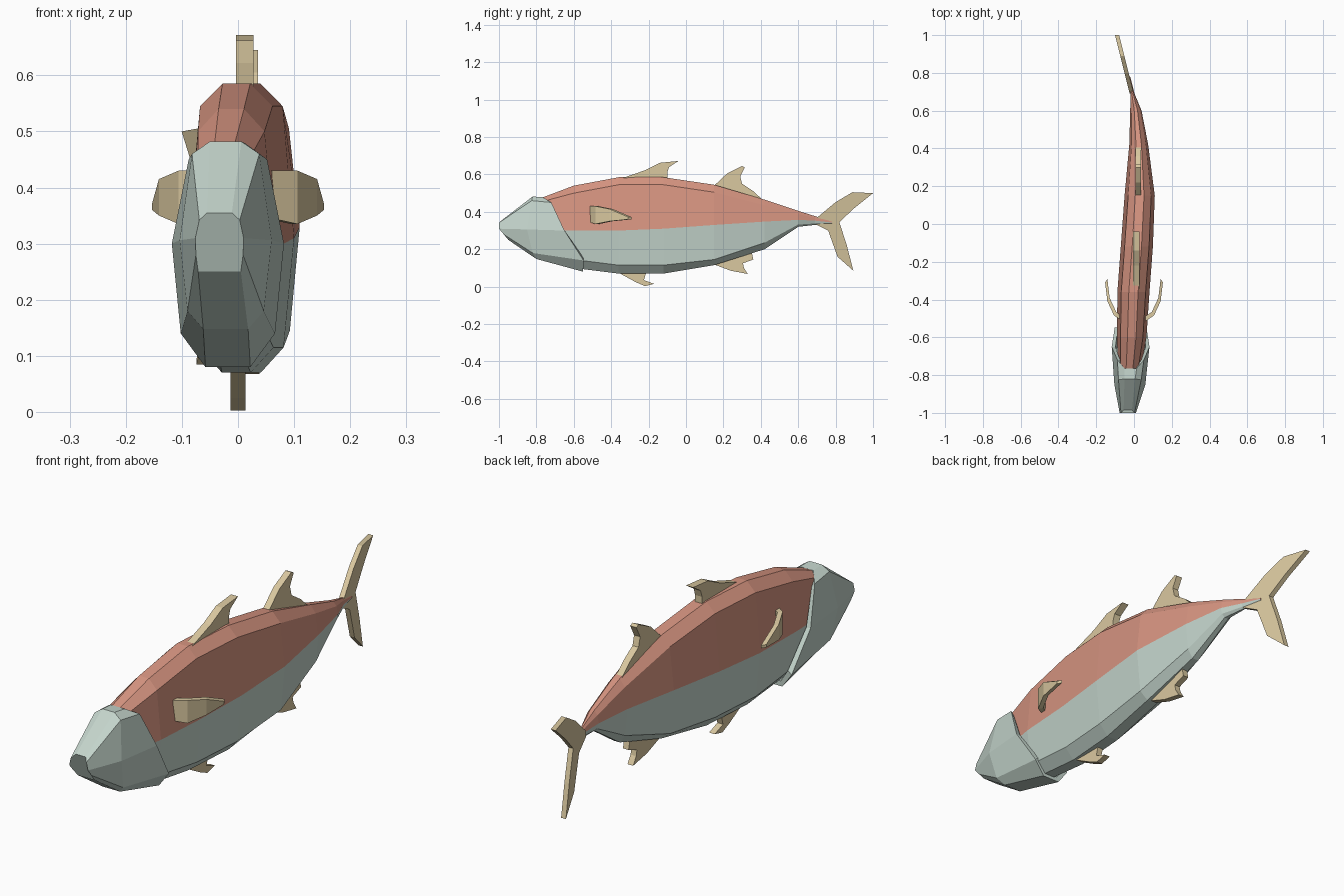
import bpy
import bmesh
from mathutils import Vector

cube = bpy.data.objects.get("Cube")
if cube:
    bpy.data.objects.remove(cube, do_unlink=True)


def make_material(name, colour):
    mat = bpy.data.materials.new(name)
    mat.use_nodes = True
    mat.diffuse_color = (*colour, 1)
    mat.node_tree.nodes["Principled BSDF"].inputs["Base Color"].default_value = (*colour, 1)
    return mat


salmon = make_material("salmon back", (0.68, 0.3, 0.22))
mint = make_material("pale mint belly", (0.55, 0.66, 0.6))
tan = make_material("tan fins", (0.7, 0.58, 0.35))


def finish(bm, name, *materials):
    """Fix the normals and turn the bmesh into a flat shaded object."""
    bmesh.ops.recalc_face_normals(bm, faces=bm.faces)
    mesh = bpy.data.meshes.new(name)
    bm.to_mesh(mesh)
    bm.free()
    for mat in materials:
        mesh.materials.append(mat)
    obj = bpy.data.objects.new(name, mesh)
    bpy.context.collection.objects.link(obj)
    return obj


def mirrored_ring(centre, levels):
    """Closed ring from (half width, y, z) levels running top to bottom."""
    left = [Vector((centre + w, y, z)) for w, y, z in levels]
    right = [Vector((centre - w, y, z)) for w, y, z in reversed(levels)]
    return left + right


def loft(rings, upper_levels=0):
    """Skin the rings; faces above the given level take the first material."""
    bm = bmesh.new()
    loops = [[bm.verts.new(p) for p in ring] for ring in rings]
    count = len(loops[0])
    for a, b in zip(loops, loops[1:]):
        for i in range(count):
            j = (i + 1) % count
            face = bm.faces.new((a[i], a[j], b[j], b[i]))
            is_upper = i < upper_levels or i >= count - 1 - upper_levels
            face.material_index = 0 if is_upper else 1
    for end in (loops[0], loops[-1]):
        bm.faces.new(end)
    return bm


# Body: y, centre x, half width, then heights from back ridge to belly
body_stations = [
    (-.78, -.025, .06, .472, .452, .3, .2, .17),
    (-.6, -.012, .078, .54, .5, .3, .145, .1),
    (-.36, -.003, .085, .585, .545, .3, .115, .07),
    (-.12, .015, .085, .585, .545, .31, .115, .07),
    (.15, .03, .08, .545, .505, .33, .145, .115),
    (.42, .025, .05, .465, .435, .348, .235, .2),
    (.6, .01, .03, .405, .388, .357, .332, .32),
    (.69, -.008, .011, .377, .368, .353, .338, .33),
    (.78, -.025, .005, .348, .346, .343, .34, .338),
]
level_widths = (.29, .76, 1, .78, .3)
body_rings = [
    mirrored_ring(cx, [(w * f, y, z) for f, z in zip(level_widths, heights)])
    for y, cx, w, *heights in body_stations
]
finish(loft(body_rings, upper_levels=2), "body", salmon, mint)

# Head: a shell with a slanted gill edge that overlaps the body
nose = [(.022, -.985, .355), (.036, -1, .342), (.043, -1, .31),
        (.042, -.975, .28), (.038, -.95, .25)]
brow = [(.028, -.82, .482), (.06, -.825, .46), (.082, -.85, .306),
        (.068, -.82, .18), (.04, -.8, .148)]
gill = [(.032, -.765, .478), (.07, -.72, .45), (.1, -.65, .3),
        (.084, -.548, .14), (.04, -.55, .08)]
middle = Vector((-.018, -.65, .29))
gill_ring = mirrored_ring(-.018, gill)
lip_ring = [Vector((middle.x + (p.x - middle.x) * .8, p.y,
                    middle.z + (p.z - middle.z) * .9)) for p in gill_ring]
inner_ring = [p + Vector((0, -.06, 0)) for p in lip_ring]
head_rings = [mirrored_ring(-.033, nose), mirrored_ring(-.022, brow),
              gill_ring, lip_ring, inner_ring]
finish(loft(head_rings, upper_levels=9), "head", mint)


def flat_fin(name, outline, centre, thickness, lean=0):
    """Plate from a (y, z) outline; lean shifts x for each unit of y."""
    bm = bmesh.new()
    start = outline[0][0]
    sides = []
    for offset in (-thickness / 2, thickness / 2):
        sides.append([bm.verts.new((centre + offset + lean * (y - start), y, z))
                      for y, z in outline])
    a, b = sides
    bm.faces.new(a)
    bm.faces.new(b)
    for i in range(len(a)):
        j = (i + 1) % len(a)
        bm.faces.new((a[i], a[j], b[j], b[i]))
    finish(bm, name, tan)


flat_fin("front_dorsal_fin",
         [(-.37, .57), (-.22, .622), (-.14, .662), (-.04, .672),
          (-.09, .64), (-.1, .61), (-.1, .56)], .012, .032)
flat_fin("rear_dorsal_fin",
         [(.14, .53), (.22, .605), (.3, .645), (.315, .638), (.29, .59),
          (.3, .55), (.36, .51), (.42, .455), (.3, .46)], .022, .028)
flat_fin("pelvic_fin",
         [(-.38, .085), (-.27, .025), (-.22, .003), (-.17, .015),
          (-.225, .035), (-.21, .085)], 0, .026)
flat_fin("anal_fin",
         [(.12, .13), (.24, .085), (.33, .068), (.31, .1),
          (.305, .125), (.36, .145), (.35, .19), (.28, .2)], .025, .026)
flat_fin("tail_fin",
         [(.69, .36), (.8, .452), (.89, .505), (1, .5), (.9, .42),
          (.82, .345), (.86, .22), (.895, .085), (.81, .16), (.76, .3),
          (.69, .335)], -.012, .022, -.25)

# Side fins: tapered strips that sweep outward and back
side_path = [(.055, -.505, .345, .43), (.1, -.475, .335, .43),
             (.135, -.4, .35, .415), (.147, -.3, .36, .372)]
for label, side in (("left", 1), ("right", -1)):
    fin_rings = []
    for x, y, low, high in side_path:
        outer = Vector((side * (x + .006), y - .009, 0))
        inner = Vector((side * (x - .006), y + .009, 0))
        fin_rings.append([outer + Vector((0, 0, low)), outer + Vector((0, 0, high)),
                          inner + Vector((0, 0, high)), inner + Vector((0, 0, low))])
    finish(loft(fin_rings, upper_levels=4), label + "_side_fin", tan)
